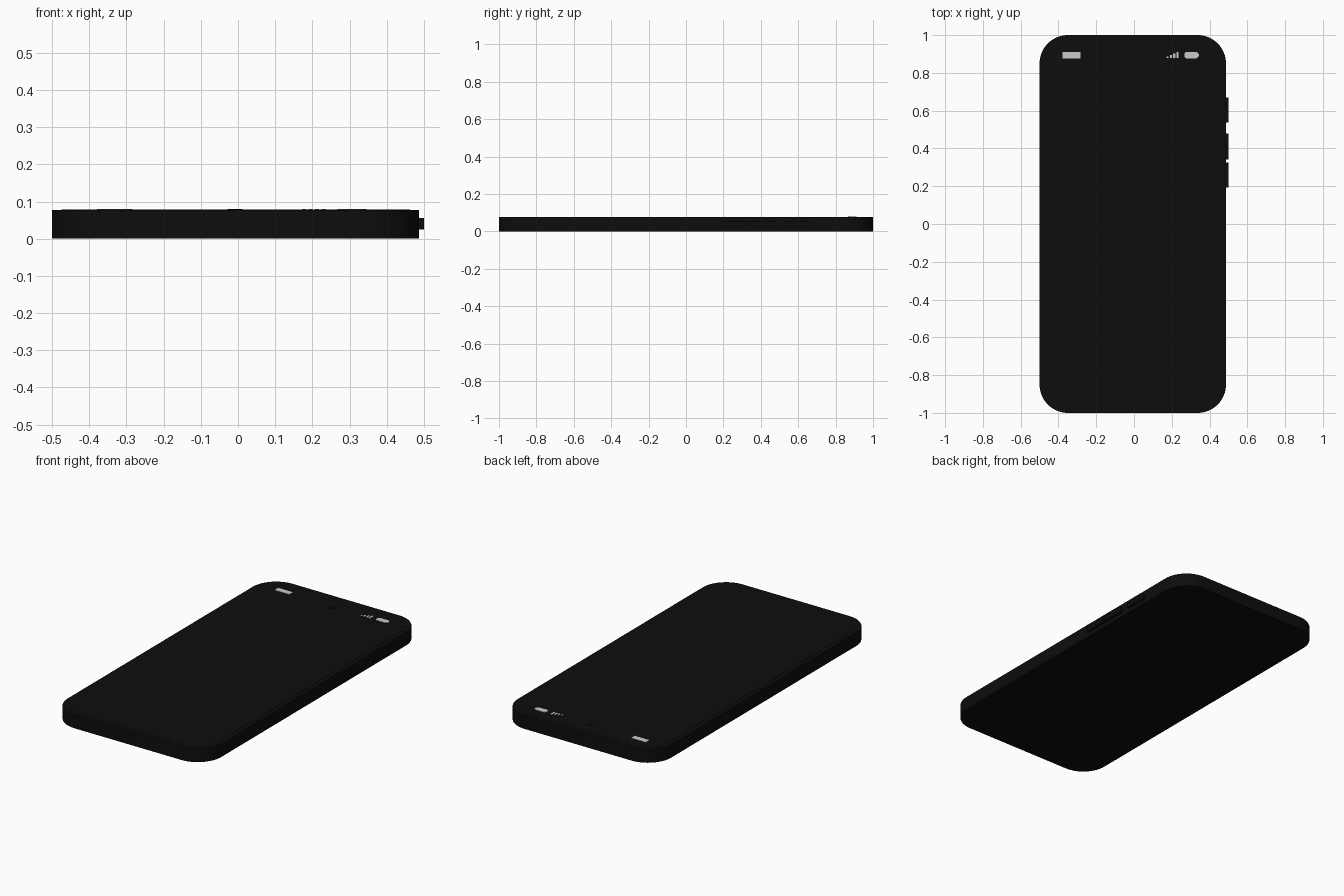
import bpy, bmesh
from math import sin, cos, pi

if "Cube" in bpy.data.objects:
    bpy.data.objects.remove(bpy.data.objects["Cube"])


def material(name, v):
    m = bpy.data.materials.new(name)
    m.diffuse_color = (v, v, v, 1)
    m.use_nodes = True
    m.node_tree.nodes["Principled BSDF"].inputs["Base Color"].default_value = m.diffuse_color
    return m


BLACK = material("black", 0.004)
LIGHT = material("light_grey", 0.6)


def rounded(x0, x1, y0, y1, r, n=16):
    pts = []
    corners = ((x1 - r, y1 - r), (x0 + r, y1 - r), (x0 + r, y0 + r), (x1 - r, y0 + r))
    for i, (cx, cy) in enumerate(corners):
        for k in range(n + 1):
            a = pi / 2 * (i + k / n)
            pts.append((cx + r * cos(a), cy + r * sin(a)))
    return pts


def slab(name, pts, z0, z1, mat, bevel=0):
    bm = bmesh.new()
    face = bm.faces.new([bm.verts.new((x, y, z0)) for x, y in pts])
    top = bmesh.ops.extrude_face_region(bm, geom=[face])["geom"]
    bmesh.ops.translate(bm, vec=(0, 0, z1 - z0),
                        verts=[g for g in top if isinstance(g, bmesh.types.BMVert)])
    bmesh.ops.remove_doubles(bm, verts=bm.verts, dist=1e-6)
    bmesh.ops.recalc_face_normals(bm, faces=bm.faces)
    mesh = bpy.data.meshes.new(name)
    bm.to_mesh(mesh)
    bm.free()
    ob = bpy.data.objects.new(name, mesh)
    bpy.context.collection.objects.link(ob)
    mesh.materials.append(mat)
    if bevel:
        b = ob.modifiers.new("bevel", "BEVEL")
        b.width, b.segments, b.limit_method = bevel, 2, "ANGLE"
    bpy.context.view_layer.objects.active = ob
    ob.select_set(True)
    bpy.ops.object.shade_smooth_by_angle()
    ob.select_set(False)
    return ob


def rect(x0, x1, y0, y1):
    return [(x0, y0), (x1, y0), (x1, y1), (x0, y1)]


# Body and screen glass
slab("body", rounded(-0.5, 0.487, -1, 1, 0.15), 0, 0.077, BLACK)
slab("screen", rounded(-0.475, 0.462, -0.975, 0.975, 0.125), 0.07, 0.078, BLACK)

# Side buttons
for i, (y0, y1) in enumerate(((0.538, 0.671), (0.342, 0.48), (0.194, 0.326))):
    slab(f"side_button_{i + 1}", rect(0.47, 0.5, y0, y1), 0.025, 0.056, BLACK)

# Front camera dot
slab("front_camera", rounded(-0.028, 0.012, 0.866, 0.906, 0.02), 0.07, 0.08, BLACK)

# Status icons
slab("clock_block", rect(-0.379, -0.284, 0.877, 0.91), 0.07, 0.08, LIGHT)
for i in range(4):
    x = 0.172 + i * 0.0175
    slab(f"signal_bar_{i + 1}", rect(x, x + 0.0115, 0.878, 0.887 + i * 0.0077), 0.07, 0.08, LIGHT)
slab("battery", rounded(0.267, 0.339, 0.877, 0.911, 0.012, 6), 0.07, 0.08, LIGHT)
slab("battery_tip", rounded(0.334, 0.345, 0.886, 0.902, 0.005, 4), 0.07, 0.08, LIGHT)
